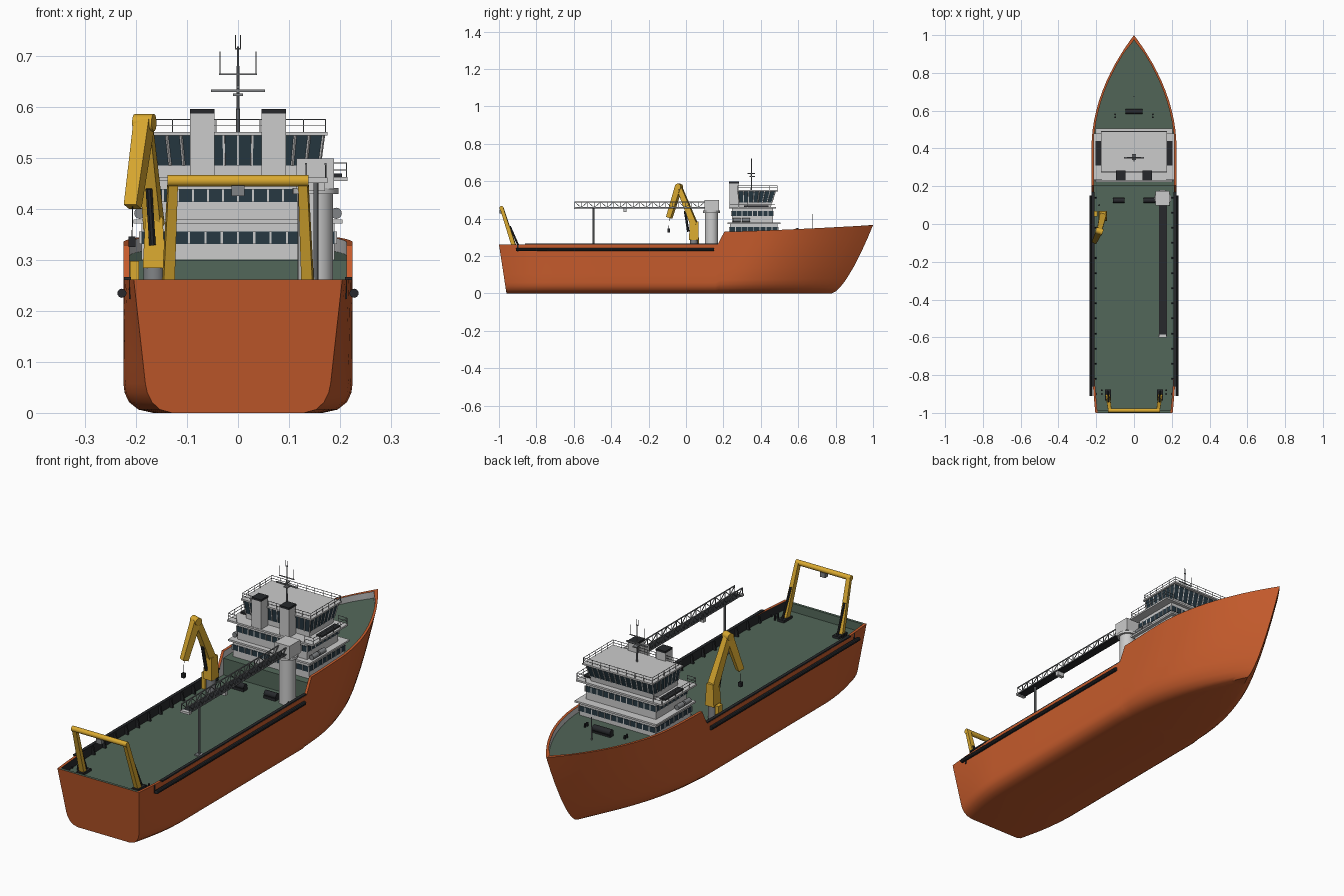
import bpy, bmesh, math
from mathutils import Vector, Matrix

def mat(name, c):
    m = bpy.data.materials.new(name)
    m.diffuse_color = (*c, 1)
    return m

ORANGE = mat("hull_orange", (0.56, 0.105, 0.025))
GREEN = mat("deck_green", (0.085, 0.135, 0.10))
YELLOW = mat("crane_yellow", (0.70, 0.40, 0.03))
DARK = mat("dark_steel", (0.02, 0.022, 0.025))
GLASS = mat("window_glass", (0.02, 0.04, 0.055))
STEEL = mat("steel_grey", (0.22, 0.23, 0.24))
WHITE = mat("light_grey", (0.6, 0.6, 0.6))

class Part:
    """Collects primitives into one named object."""
    def __init__(self, name, *mats):
        self.name, self.mats, self.bm = name, mats, bmesh.new()

    def frustum(self, a, b):                       # a, b = (x0, x1, y0, y1, z)
        v = [self.bm.verts.new(p) for x0, x1, y0, y1, z in (a, b)
             for p in ((x0, y0, z), (x1, y0, z), (x1, y1, z), (x0, y1, z))]
        for f in ((3, 2, 1, 0), (4, 5, 6, 7), (0, 1, 5, 4), (1, 2, 6, 5), (2, 3, 7, 6), (3, 0, 4, 7)):
            self.bm.faces.new([v[i] for i in f])

    def box(self, x0, x1, y0, y1, z0, z1):
        self.frustum((x0, x1, y0, y1, z0), (x0, x1, y0, y1, z1))

    def rod(self, p, q, r, r2=None, n=8):
        p, q = Vector(p), Vector(q)
        m = Matrix.Translation((p + q) / 2) @ (q - p).to_track_quat('Z', 'Y').to_matrix().to_4x4()
        if n == 4:
            m = m @ Matrix.Rotation(math.pi / 4, 4, 'Z')
        bmesh.ops.create_cone(self.bm, cap_ends=True, segments=n, radius1=r,
                              radius2=r if r2 is None else r2, depth=(q - p).length, matrix=m)

    def done(self, smooth=True):
        bmesh.ops.recalc_face_normals(self.bm, faces=self.bm.faces)
        me = bpy.data.meshes.new(self.name)
        self.bm.to_mesh(me)
        self.bm.free()
        for m in self.mats:
            me.materials.append(m)
        ob = bpy.data.objects.new(self.name, me)
        bpy.context.collection.objects.link(ob)
        if smooth:
            bpy.ops.object.select_all(action='DESELECT')
            ob.select_set(True)
            bpy.context.view_layer.objects.active = ob
            bpy.ops.object.shade_smooth_by_angle(angle=math.radians(32))
        return ob

# --- hull: lofted closed sections, including bulwark inside and decks
def clamp(t): return max(0.0, min(1.0, t))
def sheer(y): return 0.262 + 0.068 * clamp((y - 0.17) / 0.035) + 0.035 * clamp((y - 0.205) / 0.795) ** 1.3
def deck(y): return sheer(y) if y < -0.9875 else (0.225 if y < 0.2005 else 0.30 + 0.035 * clamp((y - 0.205) / 0.795))

SECTION = [(0.74, 0), (0.87, 0.025), (0.95, 0.08), (0.99, 0.15), (1, 0.22), (1, 0.4), (1, 0.6), (1, 0.8), (1, 1)]
def hull_point(Y, xf, v):
    y = Y + 0.04 * (1 - v) * clamp((-0.8 - Y) / 0.2)
    y0 = 0.1 + 0.3 * v ** 0.6
    stem = 0.78 + 0.22 * v ** 0.67
    if Y > 0.1:
        y = 0.1 + (Y - 0.1) * (stem - 0.1) / 0.9
    w = 0.225 * xf * (1 - clamp((y - y0) / (stem - y0)) ** 2)
    w *= 1 - (0.22 - 0.13 * v) * clamp((-0.7 - Y) / 0.3) ** 1.5
    return w, y, v * sheer(Y)

stations = [-1, -0.988, -0.987, -0.95, -0.9, -0.85, -0.8, -0.75, -0.7, -0.4, 0.0, 0.1, 0.17, 0.2, 0.201, 0.205]
stations += [0.25 + 0.05 * i for i in range(14)] + [0.925, 0.95, 0.975, 0.99, 1.0]
hull = Part("hull", ORANGE, GREEN, DARK, WHITE)
rings = []
for Y in stations:
    half = [hull_point(Y, *s) for s in SECTION]
    wi = max(0, half[-1][0] - 0.012)
    yi = Y - 0.015 * clamp((Y - 0.9) / 0.1)
    half += [(wi, yi, sheer(Y)), (wi, yi, deck(Y))]
    ring = half + [(-x, y, z) for x, y, z in reversed(half)]
    rings.append([hull.bm.verts.new(p) for p in ring])
n, k = len(rings[0]), len(SECTION)
for i, (a, b) in enumerate(zip(rings, rings[1:])):
    for j in range(n):
        f = hull.bm.faces.new((a[j], a[(j + 1) % n], b[(j + 1) % n], b[j]))
        side = min(j, n - 2 - j)
        if side == k:
            f.material_index = 3 if stations[i] > 0.16 else 2
        elif side == k + 1 and j != n - 1:
            f.material_index = 1
hull.bm.faces.new(rings[0][::-1])
bmesh.ops.remove_doubles(hull.bm, verts=hull.bm.verts, dist=1e-5)
hull.done()

# --- fenders, cap rails and bulwark stays
fender = Part("fenders", DARK)
stays = Part("bulwark_stays", DARK)
for s in (-1, 1):
    fender.rod((s * 0.228, -0.91, 0.235), (s * 0.228, 0.15, 0.235), 0.009, n=10)
    stays.box(s * 0.217 - 0.007, s * 0.217 + 0.007, -0.86, 0.17, 0.261, 0.267)
    for i in range(14):
        y = -0.9 + 0.08 * i
        stays.frustum((s * 0.206 - 0.008, s * 0.206 + 0.008, y - 0.004, y + 0.004, 0.224),
                      (s * 0.21 - 0.004, s * 0.21 + 0.004, y - 0.004, y + 0.004, 0.262))
fender.done()
stays.done(False)

# --- deckhouse tiers with slabs, windows and mullions
house = Part("deckhouse", WHITE)
glass = Part("windows", GLASS)
mull = Part("window_mullions", WHITE)
def windows(a, b, nx, ny):
    glass.frustum(a, b)
    def edge(r, t, s):
        x0, x1, y0, y1, z = r
        x = x0 + (x1 - x0) * t
        y = y0 + (y1 - y0) * t
        return {'b': (x, y0, z), 'f': (x, y1, z), 'l': (x0, y, z), 'r': (x1, y, z)}[s]
    for s, m in (('b', nx), ('f', nx), ('l', ny), ('r', ny)):
        for i in range(m + 1):
            mull.rod(edge(a, i / m, s), edge(b, i / m, s), 0.003, n=4)

house.box(-0.19, 0.19, 0.235, 0.49, 0.295, 0.372)
house.box(-0.205, 0.205, 0.222, 0.505, 0.372, 0.380)
house.box(-0.175, 0.175, 0.245, 0.465, 0.380, 0.455)
house.box(-0.215, 0.215, 0.23, 0.48, 0.455, 0.463)
house.frustum((-0.158, 0.158, 0.285, 0.455, 0.463), (-0.16, 0.16, 0.285, 0.458, 0.486))
house.box(-0.176, 0.176, 0.272, 0.492, 0.545, 0.552)
for hx, y0, y1, z0, z1 in ((0.192, 0.233, 0.492, 0.332, 0.356), (0.177, 0.243, 0.467, 0.414, 0.440)):
    r = (-hx, hx, y0, y1)
    windows((*r, z0), (*r, z1), 12, 8)
windows((-0.16, 0.16, 0.284, 0.459, 0.486), (-0.168, 0.168, 0.278, 0.478, 0.545), 12, 7)
house.done(False)
glass.done(False)
mull.done(False)

# --- railings
rails = Part("railings", STEEL)
def railing(pts, h):
    for p, q in zip(pts, pts[1:]):
        p, q = Vector(p), Vector(q)
        m = max(1, round((q - p).length / 0.045))
        for t in (0.5, 1):
            up = Vector((0, 0, h * t))
            rails.rod(p + up, q + up, 0.0012, n=4)
        for i in range(m + 1):
            c = p.lerp(q, i / m)
            rails.rod(c, c + Vector((0, 0, h)), 0.0012, n=4)
def loop(hx, y0, y1, z):
    return [(-hx, y0, z), (hx, y0, z), (hx, y1, z), (-hx, y1, z), (-hx, y0, z)]
railing(loop(0.172, 0.276, 0.488, 0.552), 0.024)
for s in (-1, 1):
    railing([(s * 0.17, 0.234, 0.463), (s * 0.213, 0.234, 0.463), (s * 0.213, 0.476, 0.463), (s * 0.17, 0.476, 0.463)], 0.028)
rails.done(False)

# --- funnels, wing gratings, life rafts
funnels = Part("funnels", WHITE)
caps = Part("funnel_caps", DARK)
grating = Part("wing_gratings", DARK)
rafts = Part("life_rafts", STEEL)
for s in (-1, 1):
    funnels.box(s * 0.07 - 0.024, s * 0.07 + 0.024, 0.232, 0.282, 0.46, 0.588)
    caps.box(s * 0.07 - 0.024, s * 0.07 + 0.024, 0.231, 0.283, 0.588, 0.597)
    grating.box(s * 0.19 - 0.014, s * 0.19 + 0.014, 0.31, 0.44, 0.463, 0.470)
    for y in (0.25, 0.30):
        rafts.rod((s * 0.193, y, 0.392), (s * 0.193, y + 0.042, 0.392), 0.011, n=12)
for p in (funnels, caps, grating, rafts):
    p.done()

# --- main mast with yards and aerials, foremast
mast = Part("main_mast", STEEL)
mast.rod((0, 0.35, 0.55), (0, 0.35, 0.72), 0.004, 0.002)
mast.box(-0.053, 0.053, 0.346, 0.354, 0.630, 0.635)
mast.box(-0.037, 0.037, 0.348, 0.352, 0.664, 0.667)
mast.box(-0.01, 0.01, 0.34, 0.37, 0.622, 0.627)
mast.rod((0, 0.33, 0.64), (0, 0.37, 0.64), 0.003)
for x, z0, z1 in ((0.035, 0.665, 0.71), (0.005, 0.715, 0.742)):
    for s in (-1, 1):
        mast.rod((s * x, 0.35, z0), (s * x, 0.35, z1), 0.001, n=5)
mast.box(-0.006, 0.006, 0.349, 0.351, 0.714, 0.717)
mast.rod((0, 0.675, 0.31), (0, 0.675, 0.425), 0.003, 0.002)
mast.done()

# --- deck machinery: windlass, winches, bollards
gear = Part("winches_and_bollards", DARK)
gear.rod((-0.045, 0.595, 0.335), (0.045, 0.595, 0.335), 0.014, n=14)
gear.box(-0.045, 0.045, 0.582, 0.608, 0.305, 0.325)
for s in (-1, 1):
    gear.box(s * 0.08 - 0.03, s * 0.08 + 0.03, 0.11, 0.14, 0.224, 0.236)
    gear.rod((s * 0.08 - 0.03, 0.125, 0.243), (s * 0.08 + 0.03, 0.125, 0.243), 0.013, n=14)
    for x, y, z in ((0.1, 0.565, 0.31), (0.1, 0.58, 0.31), (0.17, -0.9, 0.225), (0.17, -0.88, 0.225), (0.185, 0.1, 0.225)):
        gear.rod((s * x, y, z), (s * x, y, z + 0.022), 0.005)
gear.done()

# --- knuckle crane
base = Part("crane_pedestal", STEEL)
base.rod((-0.165, 0.042, 0.224), (-0.165, 0.042, 0.29), 0.021, n=20)
base.done()
crane = Part("knuckle_crane", YELLOW)
crane.frustum((-0.187, -0.143, 0.016, 0.068, 0.285), (-0.182, -0.148, 0.02, 0.066, 0.385))
foot, knee, tip = (-0.165, 0.045, 0.365), (-0.184, -0.038, 0.572), (-0.207, -0.09, 0.405)
crane.rod(foot, knee, 0.025, 0.019, n=4)
crane.rod(knee, tip, 0.023, 0.019, n=4)
crane.rod((-0.203, -0.032, 0.57), (-0.165, -0.044, 0.57), 0.017, n=14)
crane.box(-0.212, -0.194, 0.04, 0.07, 0.225, 0.298)
crane.done()
ram = Part("crane_ram_and_hook", DARK)
ram.rod((-0.168, 0.012, 0.33), (-0.175, -0.005, 0.44), 0.007)
ram.rod(tip, (-0.208, -0.092, 0.34), 0.001, n=5)
ram.box(-0.215, -0.201, -0.1, -0.086, 0.326, 0.346)
ram.done()

# --- gangway tower, head, truss bridge and support post
tower = Part("gangway_tower", WHITE)
tower.rod((0.152, 0.136, 0.224), (0.152, 0.136, 0.435), 0.035, n=28)
tower.rod((0.152, 0.136, 0.43), (0.152, 0.136, 0.442), 0.045, n=28)
tower.box(0.115, 0.189, 0.098, 0.176, 0.44, 0.5)
tower.box(0.130, 0.176, -0.6, -0.585, 0.452, 0.462)
tower.box(0.135, 0.171, -0.335, -0.318, 0.436, 0.456)
tower.done()
floor = Part("gangway_floor", DARK)
floor.box(0.133, 0.173, -0.595, 0.1, 0.455, 0.461)
floor.done(False)
truss = Part("gangway_truss", STEEL)
for x in (0.134, 0.172):
    for z in (0.459, 0.489):
        truss.rod((x, -0.595, z), (x, 0.1, z), 0.0028, n=4)
    for i in range(20):
        y = -0.595 + i * 0.695 / 20
        z0, z1 = (0.459, 0.489) if i % 2 else (0.489, 0.459)
        truss.rod((x, y, z0), (x, y + 0.03475, z1), 0.002, n=4)
        truss.rod((x, y, 0.459), (x, y, 0.489), 0.0016, n=4)
truss.rod((0.153, -0.495, 0.224), (0.153, -0.495, 0.455), 0.005)
truss.box(0.138, 0.168, -0.51, -0.48, 0.224, 0.23)
truss.done()

# --- stern A-frame with rams and sheave block
frame = Part("stern_frame", YELLOW)
frame_rams = Part("stern_frame_rams", DARK)
for s in (-1, 1):
    frame.rod((s * 0.138, -0.912, 0.228), (s * 0.128, -0.985, 0.457), 0.016, 0.013, n=4)
    frame_rams.rod((s * 0.138, -0.885, 0.23), (s * 0.134, -0.942, 0.36), 0.005)
    frame_rams.box(s * 0.138 - 0.016, s * 0.138 + 0.016, -0.935, -0.875, 0.224, 0.236)
frame.rod((-0.138, -0.987, 0.456), (0.138, -0.987, 0.456), 0.0115, n=12)
frame.done()
frame_rams.done()
block = Part("sheave_block", STEEL)
block.box(-0.013, 0.013, -0.997, -0.977, 0.426, 0.447)
block.done(False)
